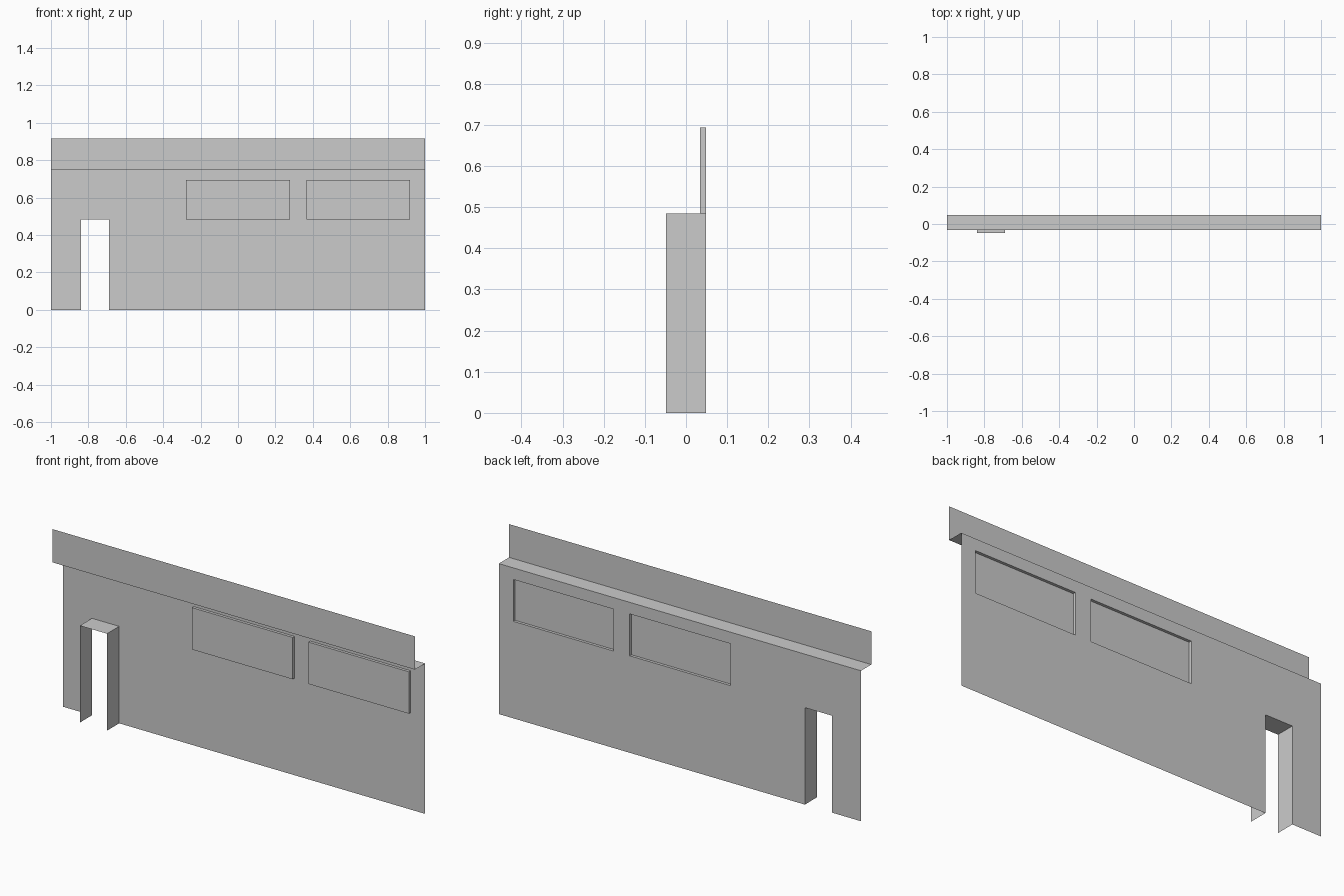
import bpy

if "Cube" in bpy.data.objects:
    bpy.data.objects.remove(bpy.data.objects["Cube"])

WALL_Y, PARAPET_Y = 0.048, -0.033
DOOR_Y, PANE_Y = -0.048, 0.034
LEDGE_Z, TOP_Z, HEAD_Z, WIN_TOP = 0.751, 0.917, 0.484, 0.693
DOOR = (-0.84, -0.69, 0.0, HEAD_Z)
WINDOWS = [(-0.278, 0.278, HEAD_Z, WIN_TOP), (0.366, 0.92, HEAD_Z, WIN_TOP)]


def sheet(name, quads):
    """Thin surface object from a list of four-point faces."""
    verts, index, faces = [], {}, []
    for quad in quads:
        face = []
        for p in quad:
            if p not in index:
                index[p] = len(verts)
                verts.append(p)
            face.append(index[p])
        faces.append(face)
    mesh = bpy.data.meshes.new(name)
    mesh.from_pydata(verts, [], faces)
    ob = bpy.data.objects.new(name, mesh)
    bpy.context.collection.objects.link(ob)
    return ob


def upright(x0, x1, z0, z1, y):
    """Vertical panel facing +y."""
    return [(x0, y, z0), (x0, y, z1), (x1, y, z1), (x1, y, z0)]


def reveal(opening, y, sill):
    """Sides lining an opening from the wall forward to depth y."""
    x0, x1, z0, z1 = opening
    path = [(x0, z0), (x0, z1), (x1, z1), (x1, z0)]
    if sill:
        path.append(path[0])
    return [[(a[0], WALL_Y, a[1]), (b[0], WALL_Y, b[1]), (b[0], y, b[1]), (a[0], y, a[1])]
            for a, b in zip(path, path[1:])]


# Main wall, as panels laid around the door and window openings
openings = [DOOR] + WINDOWS
xs = sorted({-1.0, 1.0} | {v for o in openings for v in o[:2]})
zs = sorted({0.0, LEDGE_Z} | {v for o in openings for v in o[2:]})
panels = []
for x0, x1 in zip(xs, xs[1:]):
    for z0, z1 in zip(zs, zs[1:]):
        cx, cz = (x0 + x1) / 2, (z0 + z1) / 2
        if not any(o[0] < cx < o[1] and o[2] < cz < o[3] for o in openings):
            panels.append(upright(x0, x1, z0, z1, WALL_Y))
sheet("wall", panels)

# Ledge on top of the wall and the parapet set back from it
sheet("ledge", [[(-1, PARAPET_Y, LEDGE_Z), (1, PARAPET_Y, LEDGE_Z),
                 (1, WALL_Y, LEDGE_Z), (-1, WALL_Y, LEDGE_Z)]])
sheet("parapet", [upright(-1, 1, LEDGE_Z, TOP_Z, PARAPET_Y)])

# Open door passage
sheet("door_passage", reveal(DOOR, DOOR_Y, False))

# Recessed windows
for i, win in enumerate(WINDOWS, 1):
    sheet(f"window_{i}", reveal(win, PANE_Y, True) + [upright(*win, PANE_Y)])
